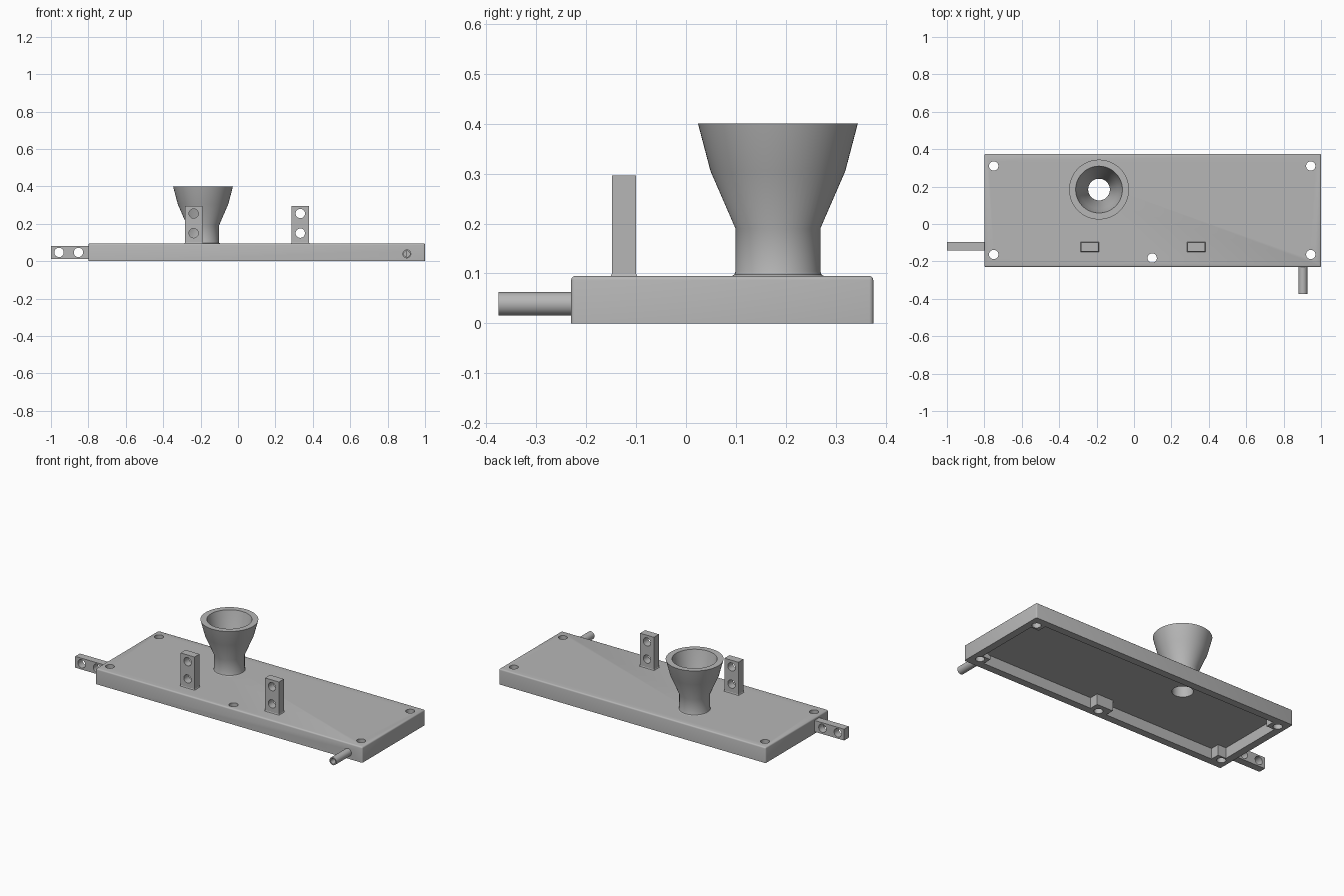
import bpy
import bmesh
import math
from mathutils import Matrix, Vector

if "Cube" in bpy.data.objects:
    bpy.data.objects.remove(bpy.data.objects["Cube"], do_unlink=True)

grey = bpy.data.materials.new("plain grey")
grey.use_nodes = True
colour = (0.47, 0.47, 0.47, 1)
grey.diffuse_color = colour
grey.node_tree.nodes["Principled BSDF"].inputs["Base Color"].default_value = colour


def finish(bm, name):
    bmesh.ops.recalc_face_normals(bm, faces=bm.faces[:])
    mesh = bpy.data.meshes.new(name)
    bm.to_mesh(mesh)
    bm.free()
    mesh.materials.append(grey)
    obj = bpy.data.objects.new(name, mesh)
    bpy.context.collection.objects.link(obj)
    return obj


def box(name, low, high):
    low, high = Vector(low), Vector(high)
    bm = bmesh.new()
    bmesh.ops.create_cube(bm, size=1)
    bmesh.ops.scale(bm, vec=high - low, verts=bm.verts)
    bmesh.ops.translate(bm, vec=(low + high) / 2, verts=bm.verts)
    return finish(bm, name)


def cylinder(name, centre, radius, depth, axis="Z"):
    bm = bmesh.new()
    bmesh.ops.create_cone(bm, cap_ends=True, segments=40, radius1=radius,
                          radius2=radius, depth=depth)
    turn = Matrix.Rotation(math.pi / 2, 4, "X") if axis == "Y" else Matrix()
    bmesh.ops.transform(bm, matrix=Matrix.Translation(centre) @ turn, verts=bm.verts)
    return finish(bm, name)


def apply_modifier(obj, mod):
    bpy.ops.object.select_all(action="DESELECT")
    bpy.context.view_layer.objects.active = obj
    obj.select_set(True)
    bpy.ops.object.modifier_apply(modifier=mod.name)


def boolean(obj, tool, operation="DIFFERENCE"):
    mod = obj.modifiers.new("cut", "BOOLEAN")
    mod.operation = operation
    mod.solver = "EXACT"
    mod.object = tool
    apply_modifier(obj, mod)
    bpy.data.objects.remove(tool, do_unlink=True)


def smooth(obj):
    bpy.ops.object.select_all(action="DESELECT")
    bpy.context.view_layer.objects.active = obj
    obj.select_set(True)
    bpy.ops.object.shade_smooth_by_angle(angle=math.radians(32))


# Shallow housing with rounded top and vertical edges
X0, X1, Y0, Y1, TOP = -0.8, 1.0, -0.23, 0.375, 0.095
CEILING, WALL, BOSS, HOLE = 0.065, 0.045, 0.1, 0.025
housing = box("housing", (X0, Y0, 0), (X1, Y1, TOP))
bm = bmesh.new()
bm.from_mesh(housing.data)
edges = [e for e in bm.edges if max(v.co.z for v in e.verts) > 0.01]
bmesh.ops.bevel(bm, geom=edges, offset=0.008, segments=3, profile=0.5, affect="EDGES")
bm.to_mesh(housing.data)
bm.free()

# Hollow underside, leaving solid blocks round the screw holes
cavity = box("cavity", (X0 + WALL, Y0 + WALL, -0.05), (X1 - WALL, Y1 - WALL, CEILING))
for x in (X0, X1):
    for y in (Y0, Y1):
        boolean(cavity, box("block", (x - BOSS, y - BOSS, -0.1),
                            (x + BOSS, y + BOSS, 0.2)))
boolean(cavity, box("block", (0.04, Y0 - BOSS, -0.1), (0.15, Y0 + BOSS, 0.2)))
boolean(housing, cavity)

# Screw holes, funnel outlet and pipe bore
screws = [(x, y) for x in (-0.75, 0.945) for y in (-0.163, 0.31)] + [(0.097, -0.182)]
for x, y in screws:
    boolean(housing, cylinder("drill", (x, y, 0.05), HOLE, 0.3))
FUNNEL = (-0.187, 0.184, 0)
boolean(housing, cylinder("drill", (FUNNEL[0], FUNNEL[1], 0.1), 0.058, 0.2))
boolean(housing, cylinder("drill", (0.903, -0.22, 0.039), 0.016, 0.24, "Y"))
smooth(housing)

# Flared funnel: closed wall profile turned round its axis
profile = [(0.058, 0.09), (0.092, 0.09), (0.092, TOP), (0.087, 0.098), (0.085, 0.104),
           (0.085, 0.19), (0.135, 0.305), (0.16, 0.4), (0.125, 0.4),
           (0.102, 0.305), (0.058, 0.19)]
bm = bmesh.new()
ring = [bm.verts.new((r, 0, z)) for r, z in profile]
loop = [bm.edges.new((ring[i], ring[i - 1])) for i in range(len(ring))]
bmesh.ops.spin(bm, geom=ring + loop, cent=(0, 0, 0), axis=(0, 0, 1),
               angle=math.tau, steps=64, use_merge=True)
bmesh.ops.remove_doubles(bm, verts=bm.verts, dist=0.0001)
bmesh.ops.translate(bm, vec=FUNNEL, verts=bm.verts)
smooth(finish(bm, "funnel"))

# Upright brackets with two holes and a small flared foot
for side, x in (("right", -0.237), ("left", 0.333)):
    bracket = box(side + "_bracket", (x - 0.047, -0.148, 0.09), (x + 0.047, -0.1, 0.296))
    for z in (0.15, 0.255):
        boolean(bracket, cylinder("drill", (x, -0.12, z), HOLE, 0.2, "Y"))
    smooth(bracket)
    foot = box(side + "_bracket_foot", (x - 0.052, -0.153, 0.09), (x + 0.052, -0.095, 0.1))
    for v in foot.data.vertices:
        if v.co.z > 0.095:
            v.co.x += 0.005 if v.co.x < x else -0.005
            v.co.y += 0.005 if v.co.y < -0.124 else -0.005

# Side tab with two holes
tab = box("side_tab", (-1.0, -0.141, 0.012), (X0 + 0.005, -0.096, 0.081))
for x in (-0.957, -0.853):
    boolean(tab, cylinder("drill", (x, -0.12, 0.047), HOLE, 0.2, "Y"))
smooth(tab)

# Outlet pipe on the front
pipe = cylinder("outlet_pipe", (0.903, -0.3, 0.039), 0.0235, 0.15, "Y")
boolean(pipe, cylinder("drill", (0.903, -0.3, 0.039), 0.016, 0.3, "Y"))
smooth(pipe)
